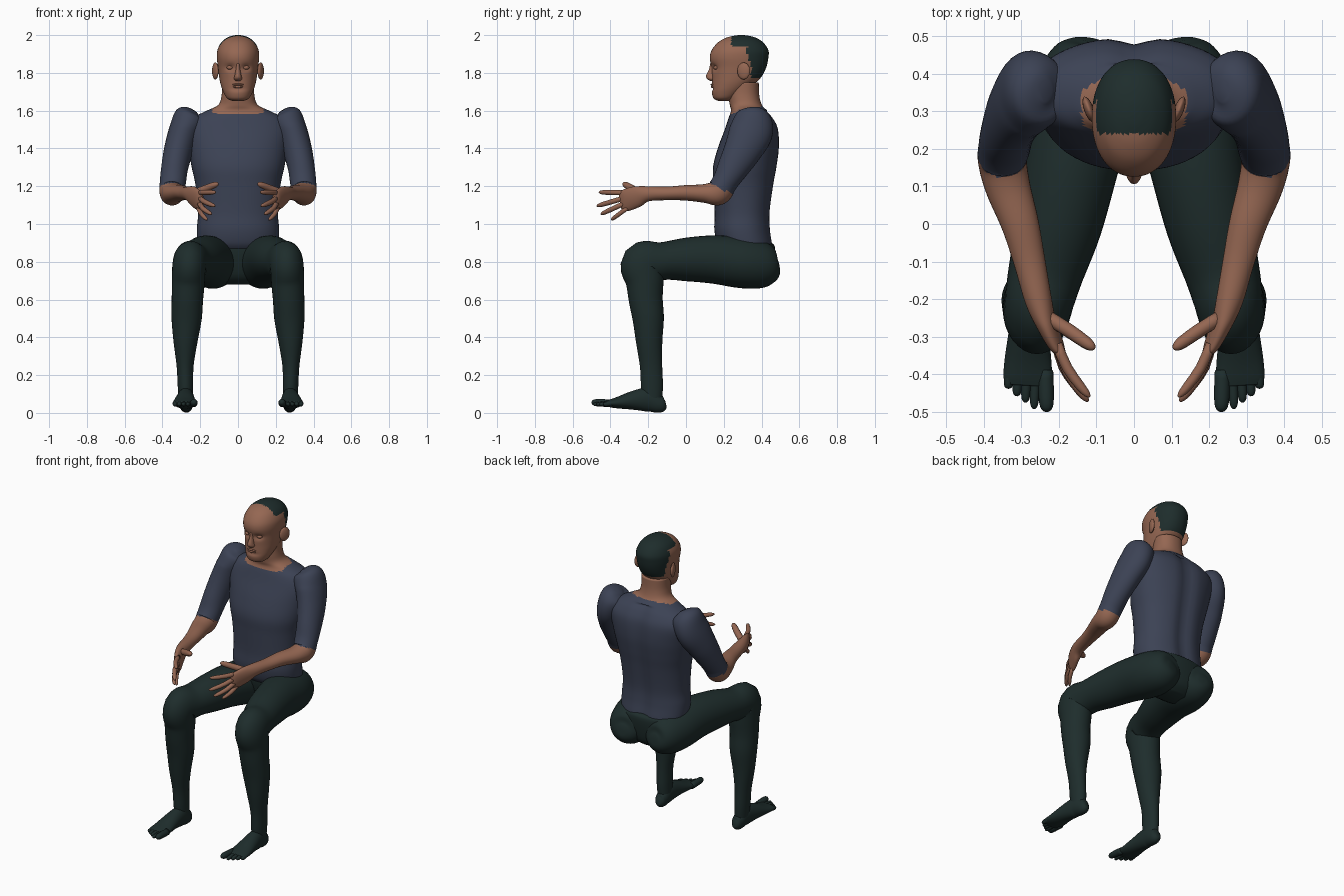
import bpy, bmesh, math
from mathutils import Vector, Matrix


def material(name, rgb):
    m = bpy.data.materials.new(name)
    m.diffuse_color = (*rgb, 1)
    return m


SKIN = material("skin", (0.30, 0.135, 0.085))
SHIRT = material("navy_shirt", (0.045, 0.055, 0.09))
DARK = material("dark_green", (0.013, 0.026, 0.025))


def finish(name, bm, mats, rule=None, mirror=False):
    bmesh.ops.recalc_face_normals(bm, faces=bm.faces)
    for f in bm.faces:
        f.smooth = True
        if rule:
            f.material_index = int(rule(f.calc_center_median()))
    me = bpy.data.meshes.new(name)
    bm.to_mesh(me)
    bm.free()
    for m in mats:
        me.materials.append(m)
    ob = bpy.data.objects.new(name, me)
    bpy.context.collection.objects.link(ob)
    if mirror:
        ob.modifiers.new("mirror", 'MIRROR')
    return ob


def spline(rows, steps):
    """Catmull-Rom interpolation of rows of numbers."""
    rows = [Vector(r) for r in rows]
    out = []
    for i in range(len(rows) - 1):
        b, c = rows[i], rows[i + 1]
        a = rows[i - 1] if i else b
        d = rows[min(i + 2, len(rows) - 1)]
        for s in range(steps):
            t = s / steps
            out.append(0.5 * (2 * b + (c - a) * t + (2 * a - 5 * b + 4 * c - d) * t * t
                              + (3 * b - a - 3 * c + d) * t ** 3))
    return out + [rows[-1]]


def skin_rings(rings, n, power):
    """Join rings of (centre, half axis a, half axis b) into a closed surface."""
    bm = bmesh.new()
    loops = []
    for c, a, b in rings:
        loop = []
        for k in range(n):
            co, si = math.cos(2 * math.pi * k / n), math.sin(2 * math.pi * k / n)
            u = math.copysign(abs(co) ** (2 / power), co)
            v = math.copysign(abs(si) ** (2 / power), si)
            loop.append(bm.verts.new(c + a * u + b * v))
        loops.append(loop)
    for p, q in zip(loops, loops[1:]):
        for k in range(n):
            bm.faces.new((p[k], p[(k + 1) % n], q[(k + 1) % n], q[k]))
    bm.faces.new(loops[0])
    bm.faces.new(loops[-1])
    return bm


def stack(rows, steps=4, n=40, power=2.2):
    """Loft of level slices: z, half width, front y, back y."""
    return skin_rings([(Vector((0, (f + b) / 2, z)), Vector((max(w, .004), 0, 0)),
                        Vector((0, (b - f) / 2, 0))) for z, w, f, b in spline(rows, steps)],
                      n, power)


def limb(rows, steps=4, n=24, power=2.0):
    """Loft along a path: x, y, z, half width sideways, half height."""
    pts = spline(rows, steps)
    rings = []
    for i, p in enumerate(pts):
        t = (pts[min(i + 1, len(pts) - 1)] - pts[max(i - 1, 0)])
        t = Vector(t[:3]).normalized()
        a = Vector((1, 0, 0))
        a = (a - t * a.dot(t)).normalized()
        rings.append((Vector(p[:3]), a * max(p[3], .003), t.cross(a) * max(p[4], .003)))
    return skin_rings(rings, n, power)


def digit(name, base, tip, r, mat, bend=0.0):
    """Finger or toe with a rounded end."""
    a, b = Vector(base), Vector(tip)
    rows = []
    for t, s in ((0, 1), (.45, 1), (.8, .9), (.95, .6), (1, .15)):
        p = a.lerp(b, t) + Vector((bend * math.sin(math.pi * t), 0, 0))
        rows.append((*p, r * s, r * s))
    finish(name, limb(rows, 2, 10), [mat], mirror=True)


def ball(name, centre, size, mat, turn=0.0, mirror=True):
    bm = bmesh.new()
    m = Matrix.Translation(centre) @ Matrix.Rotation(turn, 4, 'Z') @ Matrix.Diagonal((*size, 1))
    bmesh.ops.create_uvsphere(bm, u_segments=16, v_segments=10, radius=1, matrix=m)
    finish(name, bm, [mat], mirror=mirror)


# Shirt and neck, with a spine groove
torso = stack([(.865, .205, .19, .465), (.90, .215, .165, .462), (.97, .218, .15, .452),
               (1.06, .212, .152, .45), (1.2, .224, .146, .468), (1.3, .245, .143, .485),
               (1.4, .262, .168, .497), (1.5, .275, .205, .492), (1.56, .24, .225, .465),
               (1.6, .165, .238, .43), (1.63, .105, .232, .402), (1.68, .087, .225, .388),
               (1.75, .085, .23, .385)], 6, 56)
for v in torso.verts:
    if v.co.y > .35 and v.co.z < 1.6:
        v.co.y -= .02 * math.exp(-(v.co.x / .045) ** 2)
finish("torso", torso, [SHIRT, SKIN],
       lambda c: c.z - .25 * (c.y - .25) > 1.585 and abs(c.x) < .14)

# Hips
finish("hips", stack([(.68, .10, .28, .40), (.72, .18, .23, .445), (.80, .225, .2, .465),
                      (.88, .218, .185, .47), (.90, .20, .2, .45)]), [DARK])

# Head with eye sockets; hair on the crown and back
head = stack([(1.652, .03, .17, .23), (1.665, .058, .146, .26), (1.70, .078, .136, .31),
              (1.74, .092, .138, .36), (1.78, .1, .138, .40), (1.83, .106, .135, .425),
              (1.88, .112, .126, .436), (1.92, .109, .136, .436), (1.96, .09, .168, .41),
              (1.985, .06, .21, .372), (1.997, .028, .255, .33), (2.0, .006, .285, .30)],
             6, 64, 2.15)
for v in head.verts:
    if v.co.y < .24:
        d = ((abs(v.co.x) - .042) / .022) ** 2 + ((v.co.z - 1.828) / .016) ** 2
        v.co.y += .016 * math.exp(-d)
        d = (v.co.x / .04) ** 2 + ((v.co.z - 1.715) / .012) ** 2
        v.co.y += .007 * math.exp(-d)
finish("head", head, [SKIN, DARK],
       lambda c: (c.y > .24 and c.z > 1.94) or (c.y > .325 and c.z > 1.86)
       or (c.y > .345 and c.z > 1.77))

# Face parts
finish("nose", stack([(1.85, .01, .128, .17), (1.82, .012, .122, .17), (1.785, .018, .106, .17),
                      (1.768, .022, .112, .17), (1.757, .012, .13, .16)], 3, 16, 2), [SKIN])
ball("eye", (.042, .163, 1.828), (.018, .017, .012), SKIN)
ball("upper_lip", (0, .141, 1.738), (.03, .011, .006), SKIN, mirror=False)
ball("lower_lip", (0, .142, 1.726), (.026, .011, .007), SKIN, mirror=False)
ball("ear", (.12, .305, 1.81), (.013, .036, .045), SKIN, turn=-.35)

# Arm: sleeve, forearm and palm
finish("arm", limb([(.235, .355, 1.602, .02, .03), (.25, .355, 1.575, .08, .09),
                    (.283, .345, 1.49, .083, .115), (.315, .30, 1.39, .077, .1),
                    (.335, .25, 1.30, .071, .083), (.345, .205, 1.22, .069, .068),
                    (.35, .168, 1.168, .065, .07), (.336, .10, 1.162, .06, .05),
                    (.303, 0, 1.165, .05, .041), (.278, -.1, 1.162, .042, .036),
                    (.255, -.2, 1.16, .036, .04), (.235, -.26, 1.145, .028, .056),
                    (.207, -.32, 1.125, .02, .058), (.192, -.345, 1.12, .012, .045)], 6, 32),
       [SHIRT, SKIN], lambda c: c.z < 1.21 - .5 * (c.y - .14), mirror=True)

# Fingers and thumb
digit("index_finger", (.205, -.32, 1.165), (.118, -.46, 1.168), .014, SKIN, .012)
digit("middle_finger", (.203, -.325, 1.138), (.122, -.472, 1.095), .014, SKIN, .012)
digit("ring_finger", (.205, -.325, 1.11), (.14, -.45, 1.052), .0135, SKIN, .012)
digit("little_finger", (.21, -.31, 1.085), (.163, -.395, 1.022), .012, SKIN, .008)
digit("thumb", (.235, -.245, 1.165), (.105, -.332, 1.215), .019, SKIN, -.004)

# Leg: buttock, thigh, knee, shin
finish("leg", limb([(.115, .49, .78, .03, .03), (.118, .47, .778, .085, .085),
                    (.125, .41, .782, .12, .122), (.14, .3, .795, .137, .135),
                    (.168, .15, .812, .125, .128), (.2, 0, .812, .115, .115),
                    (.235, -.13, .803, .1, .1), (.257, -.222, .785, .09, .122),
                    (.263, -.218, .69, .087, .1), (.268, -.213, .6, .083, .09),
                    (.272, -.2, .5, .08, .083), (.278, -.195, .38, .064, .07),
                    (.28, -.185, .25, .045, .059), (.278, -.18, .14, .041, .058),
                    (.275, -.178, .06, .038, .05)], 5, 32), [DARK], mirror=True)

# Foot
finish("foot", limb([(.272, -.108, .05, .015, .02), (.273, -.12, .048, .03, .04),
                     (.274, -.15, .05, .038, .05), (.276, -.2, .07, .043, .064),
                     (.28, -.28, .066, .052, .05), (.282, -.36, .054, .062, .031),
                     (.283, -.41, .05, .064, .019), (.284, -.43, .05, .055, .012)], 4, 24),
       [DARK], mirror=True)

# Toes
digit("big_toe", (.236, -.39, .05), (.232, -.5, .056), .021, DARK)
for i, tip in enumerate((-.492, -.475, -.458, -.438)):
    x = .266 + .023 * i
    digit(f"small_toe_{i + 1}", (x - .004, -.39, .05), (x, tip, .045), .013, DARK)
